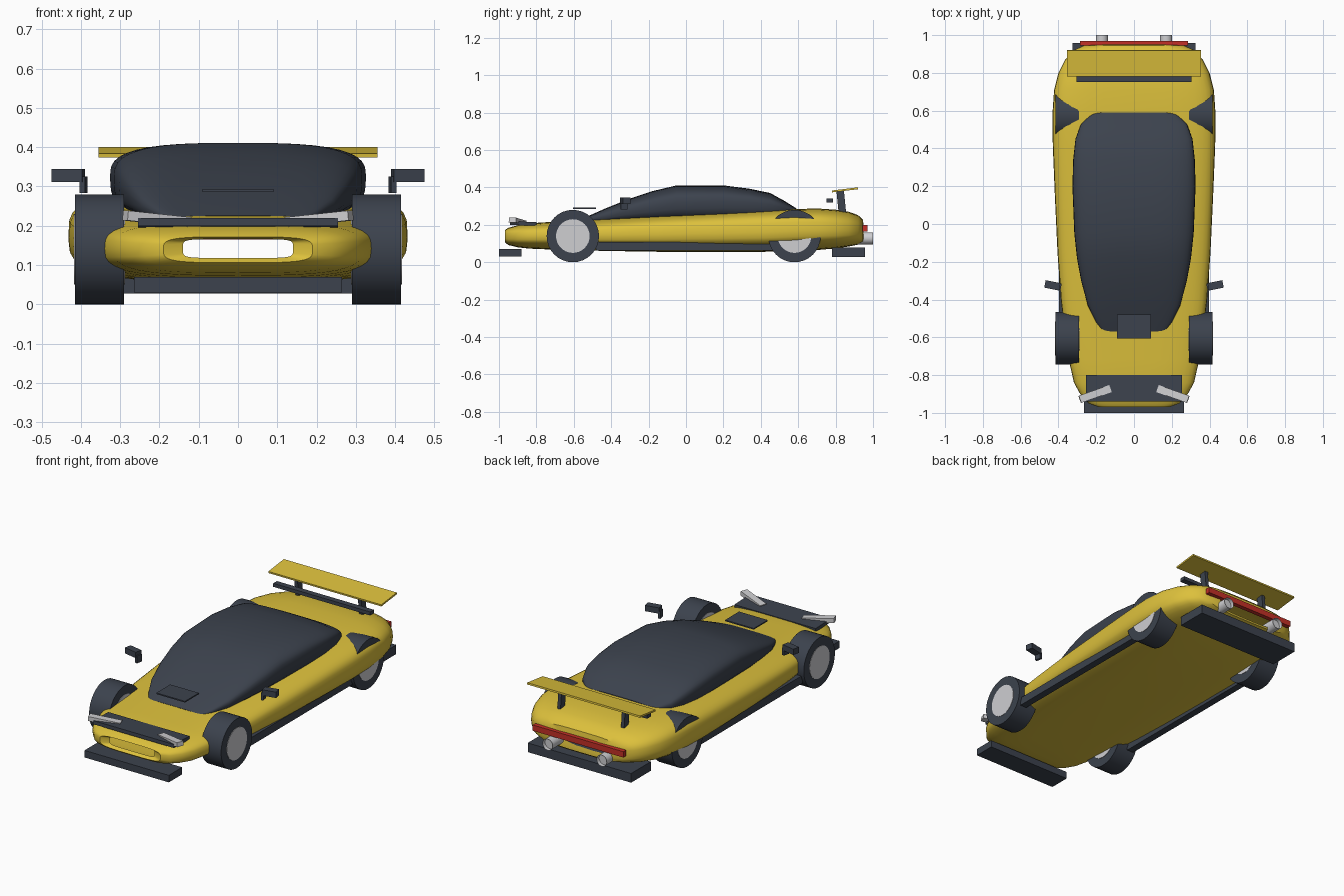
import bpy, bmesh, math
from mathutils import Matrix


def material(name, rgb):
    m = bpy.data.materials.new(name)
    m.diffuse_color = (*rgb, 1)
    return m


YELLOW = material("yellow paint", (0.72, 0.53, 0.045))
DARK = material("dark trim", (0.045, 0.055, 0.075))
SILVER = material("light silver", (0.62, 0.62, 0.64))
RED = material("tail red", (0.55, 0.03, 0.02))


def finish(name, bm, mat, angle=35):
    bmesh.ops.recalc_face_normals(bm, faces=bm.faces)
    me = bpy.data.meshes.new(name)
    bm.to_mesh(me)
    bm.free()
    me.materials.append(mat)
    for p in me.polygons:
        p.use_smooth = True
    me.set_sharp_from_angle(angle=math.radians(angle))
    ob = bpy.data.objects.new(name, me)
    bpy.context.collection.objects.link(ob)
    return ob


def box(name, lo, hi, mat, rot=(0, 0, 0)):
    bm = bmesh.new()
    bmesh.ops.create_cube(bm, size=1)
    bmesh.ops.scale(bm, verts=bm.verts, vec=[b - a for a, b in zip(lo, hi)])
    ob = finish(name, bm, mat)
    ob.location = [(a + b) / 2 for a, b in zip(lo, hi)]
    ob.rotation_euler = rot
    return ob


def cylinder(name, centre, radius, depth, axis, mat, caps=True, r2=None):
    bm = bmesh.new()
    rot = Matrix.Rotation(math.pi / 2, 4, 'Y' if axis == 'x' else 'X')
    bmesh.ops.create_cone(bm, cap_ends=caps, segments=32, radius1=radius,
                          radius2=r2 or radius, depth=depth, matrix=rot)
    ob = finish(name, bm, mat)
    ob.location = centre
    return ob


def loft(name, sections, mat, caps, count=40):
    """Superellipse rings: y, half width, bottom z, widest z, top z, low power, high power."""
    bm = bmesh.new()
    rings = []
    for y, w, zb, zm, zt, nl, nh in sections:
        ring = []
        for i in range(count):
            t = 2 * math.pi * i / count
            c, s = math.cos(t), math.sin(t)
            n, h = (nh, zt - zm) if s > 0 else (nl, zm - zb)
            ring.append(bm.verts.new((w * math.copysign(abs(c) ** (2 / n), c), y,
                                      zm + h * math.copysign(abs(s) ** (2 / n), s))))
        rings.append(ring)
    for a, b in zip(rings, rings[1:]):
        for i in range(count):
            j = (i + 1) % count
            bm.faces.new((a[i], a[j], b[j], b[i]))
    if caps:
        bm.faces.new(rings[0])
        bm.faces.new(rings[-1])
    return finish(name, bm, mat)


# Body shell, open at the nose intake and the tail
loft("body", [
    (-0.95, 0.14, 0.118, 0.142, 0.166, 6, 6),
    (-0.968, 0.19, 0.106, 0.14, 0.172, 4, 4),
    (-0.95, 0.24, 0.092, 0.14, 0.184, 3.5, 3.5),
    (-0.90, 0.285, 0.08, 0.14, 0.198, 3.2, 3.2),
    (-0.84, 0.318, 0.073, 0.14, 0.208, 3, 3.2),
    (-0.72, 0.345, 0.068, 0.142, 0.216, 3, 3.2),
    (-0.58, 0.366, 0.064, 0.145, 0.224, 3, 3.3),
    (-0.40, 0.387, 0.060, 0.147, 0.236, 3, 3.4),
    (-0.15, 0.405, 0.056, 0.15, 0.252, 3, 3.6),
    (0.15, 0.419, 0.054, 0.155, 0.266, 3, 3.8),
    (0.42, 0.430, 0.056, 0.16, 0.279, 3, 4),
    (0.58, 0.432, 0.060, 0.168, 0.285, 3, 4),
    (0.71, 0.423, 0.066, 0.17, 0.287, 3, 3.8),
    (0.80, 0.400, 0.074, 0.17, 0.281, 3, 3.5),
    (0.87, 0.365, 0.084, 0.17, 0.270, 3, 3.3),
    (0.92, 0.320, 0.094, 0.168, 0.252, 3, 3.2),
    (0.945, 0.265, 0.104, 0.163, 0.228, 3.5, 3.5),
    (0.95, 0.19, 0.112, 0.155, 0.20, 4, 4),
], YELLOW, False)

# Wraparound glass canopy
loft("canopy", [
    (-0.568, 0.165, 0.20, 0.215, 0.226, 3, 3),
    (-0.52, 0.20, 0.20, 0.228, 0.248, 3, 3),
    (-0.43, 0.245, 0.20, 0.25, 0.288, 3, 3),
    (-0.30, 0.28, 0.20, 0.28, 0.340, 3, 3),
    (-0.18, 0.302, 0.20, 0.30, 0.380, 3, 3),
    (-0.05, 0.316, 0.20, 0.32, 0.411, 3, 3),
    (0.20, 0.326, 0.20, 0.325, 0.411, 3, 3),
    (0.34, 0.322, 0.20, 0.32, 0.393, 3, 3),
    (0.45, 0.310, 0.21, 0.31, 0.370, 3, 3),
    (0.53, 0.280, 0.22, 0.29, 0.326, 3, 3),
    (0.59, 0.215, 0.23, 0.27, 0.288, 3, 3),
], DARK, True)

# Paired parts on both sides
for s, side in ((-1, "left"), (1, "right")):
    for y, end in ((-0.605, "front"), (0.58, "rear")):
        cylinder(f"{end}_tyre_{side}", (s * 0.3525, y, 0.14), 0.14, 0.125, 'x', DARK)
        cylinder(f"{end}_hub_{side}", (s * 0.3525, y, 0.14), 0.09, 0.129, 'x', SILVER)

    def pair(name, lo, hi, mat, rot=(0, 0, 0)):
        xs = sorted((s * lo[0], s * hi[0]))
        box(f"{name}_{side}", (xs[0], *lo[1:]), (xs[1], *hi[1:]), mat,
            (rot[0], s * rot[1], s * rot[2]))

    pair("headlight", (0.12, -0.92, 0.205), (0.292, -0.88, 0.23), SILVER, (0, -0.1, -0.34))
    pair("mirror", (0.392, -0.345, 0.312), (0.472, -0.305, 0.345), DARK, (0, 0, 0.2))
    pair("mirror_stalk", (0.386, -0.35, 0.283), (0.400, -0.315, 0.325), DARK, (0, 0, 0.2))
    pair("side_skirt", (0.355, -0.48, 0.063), (0.396, 0.56, 0.108), DARK)
    pair("wing_strut", (0.19, 0.81, 0.265), (0.21, 0.85, 0.385), DARK, (0.1, 0, 0))
    # Exhaust pipe: open tube with an inner wall
    x = s * 0.17
    cylinder(f"exhaust_{side}", (x, 0.95, 0.128), 0.032, 0.10, 'y', SILVER, False)
    cylinder(f"exhaust_core_{side}", (x, 0.94, 0.128), 0.030, 0.08, 'y', SILVER)

# Nose trim
box("front_splitter", (-0.265, -1.0, 0.03), (0.265, -0.88, 0.07), DARK)
box("nose_panel", (-0.255, -0.94, 0.197), (0.255, -0.80, 0.217), DARK, (-0.04, 0, 0))
box("hood_scoop", (-0.09, -0.605, 0.286), (0.09, -0.48, 0.293), DARK)

# Rear wing, vent bar, light bar and diffuser
box("rear_wing", (-0.355, 0.78, 0.382), (0.355, 0.92, 0.392), YELLOW, (0.12, 0, 0))
box("rear_vent_bar", (-0.305, 0.752, 0.32), (0.305, 0.785, 0.34), DARK)
box("tail_light", (-0.285, 0.945, 0.165), (0.285, 0.97, 0.198), RED)
box("rear_diffuser", (-0.325, 0.78, 0.028), (0.325, 0.957, 0.08), DARK)
